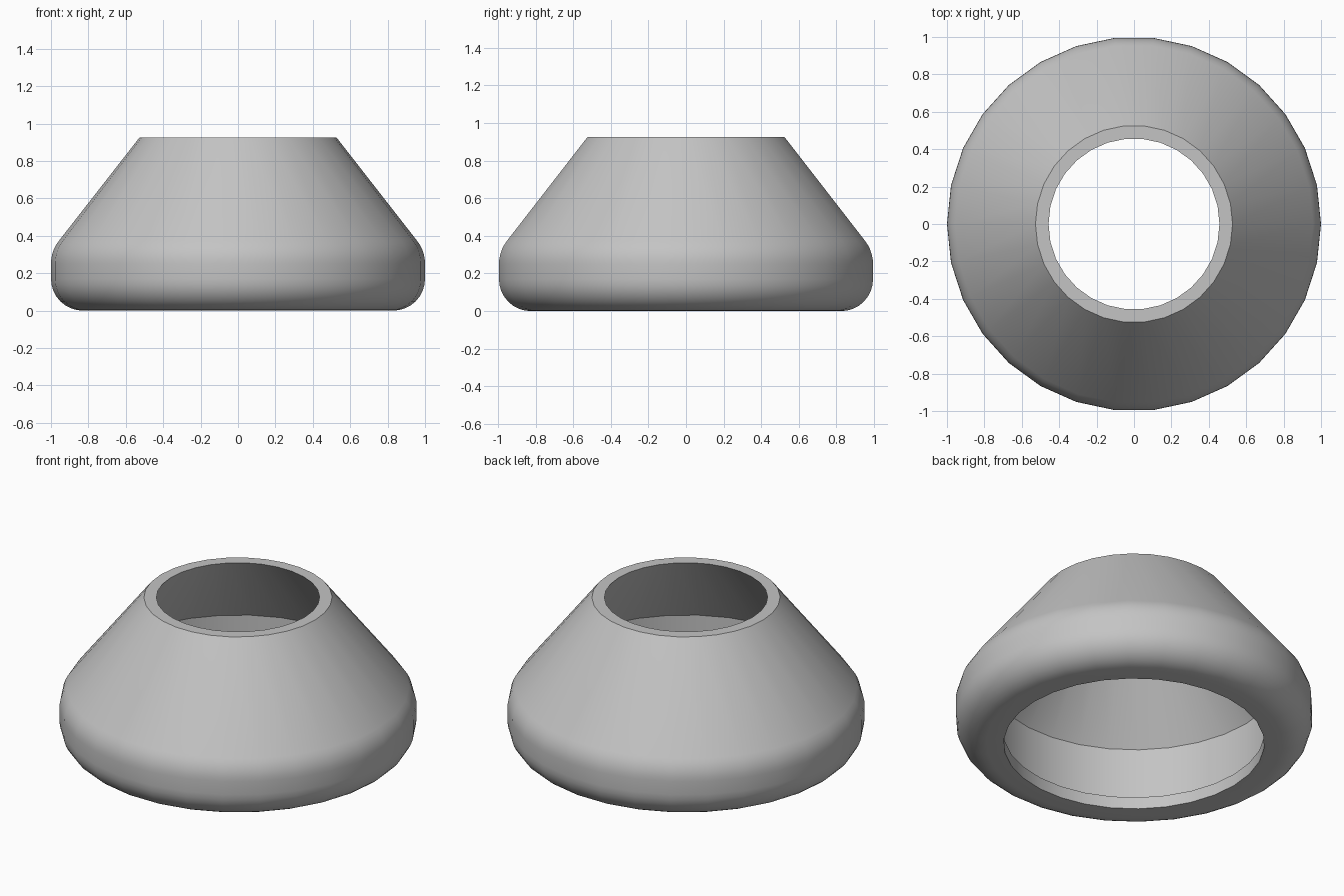
import bpy
import bmesh
from math import sin, cos, pi, radians
from mathutils import Vector

default_cube = bpy.data.objects.get("Cube")
if default_cube:
    bpy.data.objects.remove(default_cube, do_unlink=True)

SIDES = 30


def make_material(name, colour):
    mat = bpy.data.materials.new(name)
    mat.use_nodes = True
    mat.diffuse_color = colour
    mat.node_tree.nodes["Principled BSDF"].inputs["Base Color"].default_value = colour
    return mat


def arc(centre_r, centre_z, radius, start, end, steps):
    """Points of a fillet in the (radius, height) plane."""
    points = []
    for i in range(steps + 1):
        a = radians(start + (end - start) * i / steps)
        points.append((centre_r + radius * cos(a), centre_z + radius * sin(a)))
    return points


def lathe(name, profile, mat):
    """Turn a closed (radius, height) profile around the z axis."""
    bm = bmesh.new()
    verts = [bm.verts.new((r, 0, z)) for r, z in profile]
    edges = [bm.edges.new((v, verts[i - 1])) for i, v in enumerate(verts)]
    bmesh.ops.spin(bm, geom=verts + edges, cent=Vector(), axis=(0, 0, 1),
                   angle=2 * pi, steps=SIDES)
    bmesh.ops.remove_doubles(bm, verts=bm.verts[:], dist=0.0005)
    bmesh.ops.recalc_face_normals(bm, faces=bm.faces[:])
    mesh = bpy.data.meshes.new(name)
    bm.to_mesh(mesh)
    bm.free()
    mesh.materials.append(mat)
    obj = bpy.data.objects.new(name, mesh)
    bpy.context.collection.objects.link(obj)
    bpy.ops.object.select_all(action='DESELECT')
    obj.select_set(True)
    bpy.context.view_layer.objects.active = obj
    bpy.ops.object.shade_smooth_by_angle(angle=radians(30))
    return obj


grey = make_material("light grey", (0.55, 0.55, 0.55, 1))

# Outside: rounded foot, short upright band, rounded shoulder, cone
outside = arc(0.83, 0.17, 0.17, -90, 0, 8) + arc(0.80, 0.25, 0.20, 0, 38, 5)
# Flat rim and hollow inside: cone, upright wall, inward lip at the base
rim = [(0.527, 0.925), (0.457, 0.925)]
inside = [(0.82, 0.433), (0.82, 0.073), (0.73, 0.073), (0.73, 0)]

lathe("hollow_cone_collar", outside + rim + inside, grey)
